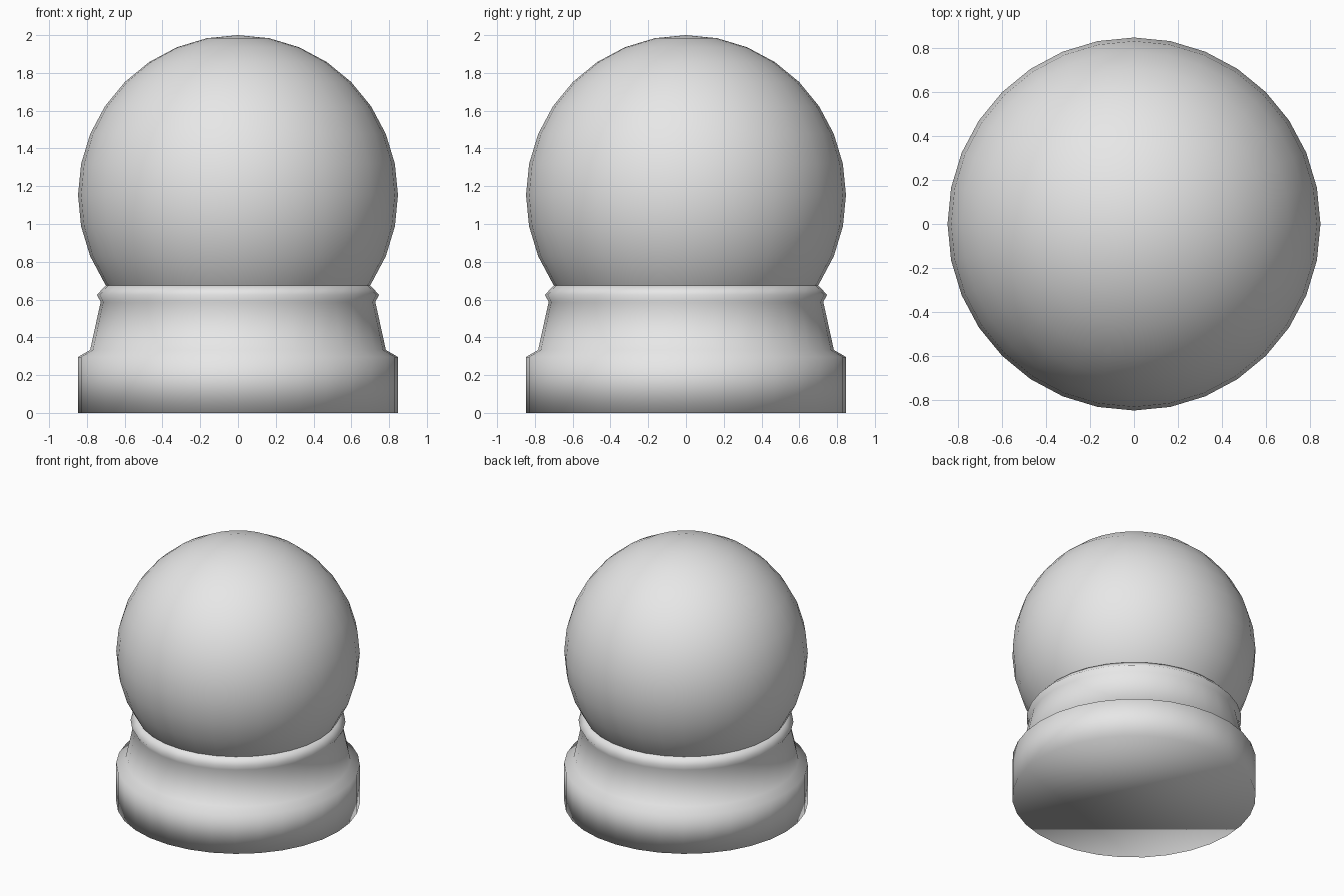
import bpy
import bmesh
from math import cos, sin, tau

cube = bpy.data.objects.get("Cube")
if cube:
    bpy.data.objects.remove(cube, do_unlink=True)

SEGMENTS = 32
RADIUS = 0.847

grey = bpy.data.materials.new("light grey")
grey.use_nodes = True
grey.diffuse_color = (0.8, 0.8, 0.8, 1)
grey.node_tree.nodes["Principled BSDF"].inputs["Base Color"].default_value = (0.8, 0.8, 0.8, 1)


def add_object(name, bm):
    """Turn a bmesh into a fully smooth grey object."""
    bmesh.ops.recalc_face_normals(bm, faces=bm.faces)
    for face in bm.faces:
        face.smooth = True
    mesh = bpy.data.meshes.new(name)
    bm.to_mesh(mesh)
    bm.free()
    mesh.materials.append(grey)
    obj = bpy.data.objects.new(name, mesh)
    bpy.context.collection.objects.link(obj)
    return obj


# Globe: a ball sunk into the pedestal
bm = bmesh.new()
bmesh.ops.create_uvsphere(bm, u_segments=SEGMENTS, v_segments=SEGMENTS // 2, radius=RADIUS)
globe = add_object("globe", bm)
globe.location.z = 2 - RADIUS

# Pedestal: plinth, tapered neck and collar turned from one (radius, height) profile
profile = [
    (RADIUS, 0), (RADIUS, 0.296),   # plinth
    (0.783, 0.333), (0.727, 0.588),   # neck
    (0.747, 0.625), (0.70, 0.675),   # collar
]
bm = bmesh.new()
rings = [
    [bm.verts.new((r * cos(tau * i / SEGMENTS), r * sin(tau * i / SEGMENTS), z))
     for i in range(SEGMENTS)]
    for r, z in profile
]
for low, high in zip(rings, rings[1:]):
    for i in range(SEGMENTS):
        j = (i + 1) % SEGMENTS
        bm.faces.new((low[i], low[j], high[j], high[i]))
bm.faces.new(rings[0])
bm.faces.new(rings[-1])
add_object("pedestal", bm)
